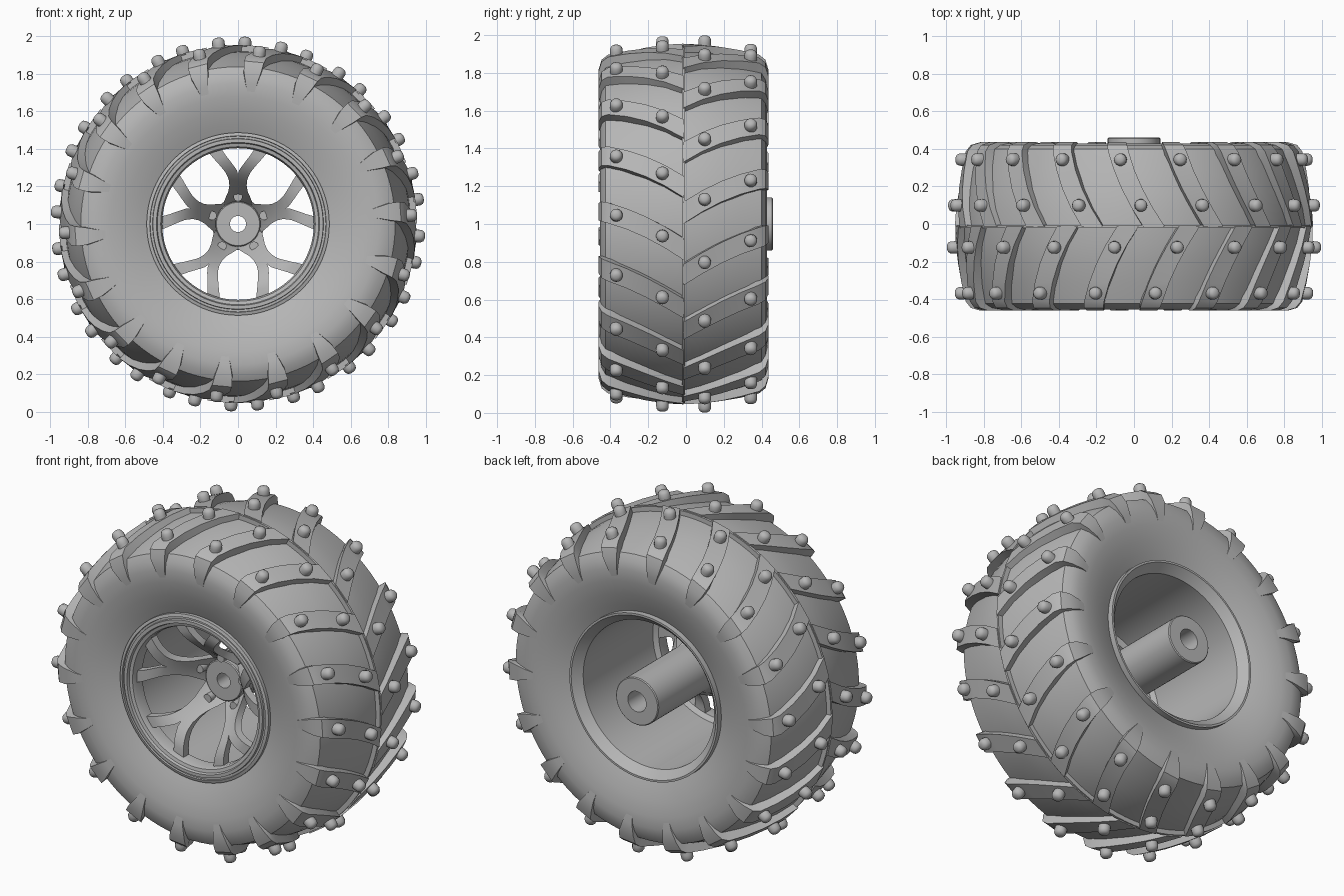
import bpy, bmesh
from math import sin, cos, radians, sqrt, pi
from mathutils import Matrix, Vector

if "Cube" in bpy.data.objects:
    bpy.data.objects.remove(bpy.data.objects["Cube"])

grey = bpy.data.materials.new("plain_grey")
grey.use_nodes = True
COLOUR = (0.47, 0.47, 0.47, 1)
grey.diffuse_color = COLOUR
grey.node_tree.nodes["Principled BSDF"].inputs["Base Color"].default_value = COLOUR

MID = -0.013                     # middle plane of the tyre
AXLE = Vector((0, 0, 1))


def finish(name, bm, angle=35):
    bmesh.ops.remove_doubles(bm, verts=bm.verts, dist=0.0002)
    bmesh.ops.recalc_face_normals(bm, faces=bm.faces)
    mesh = bpy.data.meshes.new(name)
    bm.to_mesh(mesh)
    bm.free()
    mesh.materials.append(grey)
    ob = bpy.data.objects.new(name, mesh)
    bpy.context.collection.objects.link(ob)
    bpy.ops.object.select_all(action='DESELECT')
    ob.select_set(True)
    bpy.context.view_layer.objects.active = ob
    bpy.ops.object.shade_smooth_by_angle(angle=radians(angle))


def polar(r, a, y):
    """Point at radius r, turned a radians from the top towards +x."""
    return AXLE + Vector((r * sin(a), y, r * cos(a)))


def bridge(bm, rings, closed=False):
    """Skin a list of point loops with quads, joined up or capped."""
    rows = [[bm.verts.new(p) for p in ring] for ring in rings]
    n = len(rows[0])
    for a, b in zip(rows, rows[1:] + rows[:1] if closed else rows[1:]):
        for i in range(n):
            j = (i + 1) % n
            bm.faces.new((a[i], a[j], b[j], b[i]))
    if not closed:
        bm.faces.new(rows[0])
        bm.faces.new(rows[-1])


def lathe(name, profile, steps=96):
    """Revolve a closed (radius, y) profile about the axle."""
    bm = bmesh.new()
    bridge(bm, [[polar(r, 2 * pi * i / steps, y) for r, y in profile]
                for i in range(steps)], True)
    finish(name, bm)


# Tyre carcass with a thin centre rib, a mirrored half profile
half = [(.947, 0), (.947, .007), (.92, .008), (.915, .09), (.9, .18), (.873, .3),
        (.838, .412), (.80, .433), (.75, .442), (.68, .438), (.6, .418), (.53, .395), (.47, .37)]
lathe("tyre", [(r, MID - q) for r, q in reversed(half)]
      + [(r, MID + q) for r, q in half[1:]])

# Rim barrel with stepped front lip and flared rear lip
lathe("rim", [(.487, -.38), (.487, -.41), (.47, -.415), (.468, -.405), (.456, -.405),
              (.454, -.42), (.435, -.42), (.43, -.405), (.412, -.40), (.404, -.38),
              (.404, -.32), (.428, -.30), (.43, .35), (.44, .36), (.475, .398),
              (.487, .398), (.487, .36)])

# Hub and long axle sleeve with a stepped bore
lathe("hub", [(.043, -.135), (.115, -.135), (.12, -.13), (.12, -.06), (.14, -.05),
              (.14, .455), (.135, .46), (.06, .46), (.06, .3), (.043, .3)], 48)

# Chevron lugs: distance from middle, top radius, base distance, base radius, half width
LUG = [(0, .955, 0, .88, .058), (.1, .95, .1, .88, .057), (.2, .938, .2, .86, .056),
       (.3, .92, .3, .84, .055), (.4, .897, .36, .80, .055), (.434, .87, .37, .78, .053),
       (.449, .82, .38, .76, .047), (.449, .75, .39, .72, .03), (.424, .64, .38, .64, .003)]


def sweep(q):
    return radians(40.6 * q - 28 * q * q)


bm = bmesh.new()
studs = []
for side, start in ((-1, 18), (1, 6.4)):
    for k in range(18):
        base = radians(start + 20 * k)
        rings = []
        for q, rt, qb, rb, w in LUG:
            a = base - sweep(q)
            da = w / rt
            rings.append([polar(rt, a - da, MID + side * q), polar(rt, a + da, MID + side * q),
                          polar(rb, a + da, MID + side * qb), polar(rb, a - da, MID + side * qb)])
        bridge(bm, rings)
        studs += [(base - sweep(q), MID + side * q, r) for q, r in ((.112, .949), (.356, .906))]
finish("tread_lugs", bm, 30)

# Round-topped studs, two on each lug
bm = bmesh.new()
STUD = [(.03, -.03), (.034, .01), (.033, .03), (.026, .043), (.014, .049), (.004, .05)]
for a, y, r in studs:
    out = Vector((cos(a), 0, -sin(a)))
    turns = [2 * pi * i / 14 for i in range(14)]
    bridge(bm, [[polar(r + h, a, y) + rad * (cos(t) * out + sin(t) * Vector((0, 1, 0)))
                 for t in turns] for rad, h in STUD])
finish("tread_studs", bm, 50)

# Dished forked spokes: radius, inner edge and outer edge of one arm
ARM = [(.115, 0, .068), (.135, 0, .078), (.155, 0, .066), (.18, 0, .052), (.21, 0, .046),
       (.24, 0, .049), (.265, 0, .058), (.287, .006, .069), (.31, .022, .085),
       (.34, .043, .106), (.37, .064, .128), (.41, .088, .155)]


def dish(r):
    return -.37 + .26 * max(0, 1 - (r - .13) / .26) ** 2


bm = bmesh.new()
for mirror in (-1, 1):
    rings = []
    for r, v0, v1 in ARM:
        front = dish(r)
        back = front + .05 + .25 * max(0, .3 - r)
        rings.append([AXLE + Vector((mirror * v, y, sqrt(r * r - v * v)))
                      for v, y in ((v0, front), (v1, front), (v1, back), (v0, back))])
    bridge(bm, rings)
# open the seam between the two halves, then repeat the spoke around the axle
bmesh.ops.delete(bm, geom=[f for f in bm.faces if all(abs(v.co.x) < .0001 for v in f.verts)],
                 context='FACES')
bmesh.ops.spin(bm, geom=bm.verts[:] + bm.edges[:] + bm.faces[:], cent=AXLE, axis=(0, 1, 0),
               angle=2 * pi * 4 / 5, steps=4, use_duplicate=True)
finish("spokes", bm, 40)

# Wheel bolts around the hub
bm = bmesh.new()
for k in range(5):
    m = Matrix.Translation(polar(.145, 2 * pi * k / 5, -.13)) @ Matrix.Rotation(pi / 2, 4, 'X')
    bmesh.ops.create_cone(bm, cap_ends=True, segments=16, radius1=.024, radius2=.024,
                          depth=.07, matrix=m)
finish("wheel_bolts", bm)
